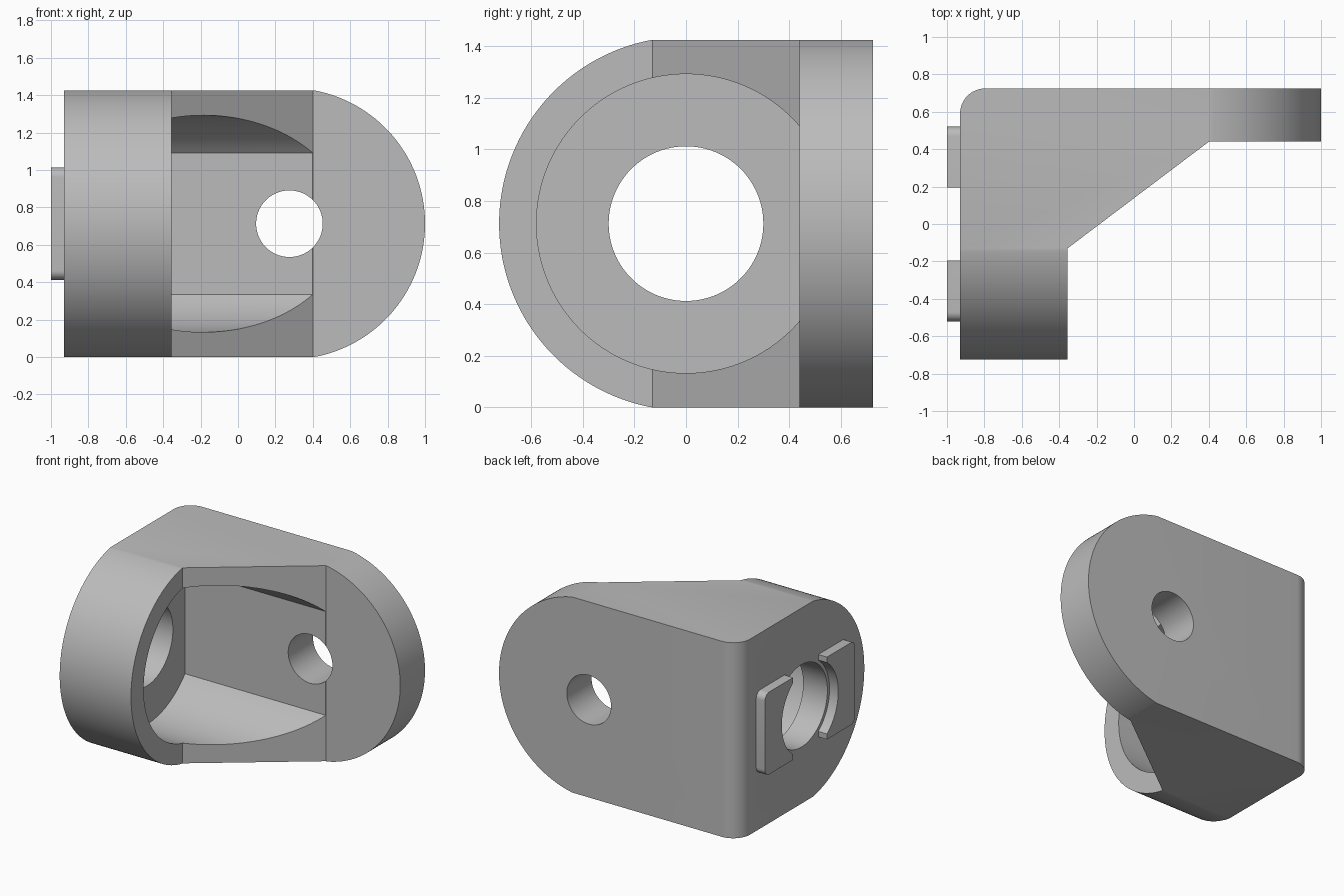
import bpy, bmesh
from math import sin, cos, radians

if "Cube" in bpy.data.objects:
    bpy.data.objects.remove(bpy.data.objects["Cube"])

MID = 0.7125      # height of both main axes
R = 0.725         # outer radius of the rounded ends

grey = bpy.data.materials.new("plain grey")
grey.use_nodes = True
grey.diffuse_color = (0.5, 0.5, 0.5, 1)
grey.node_tree.nodes["Principled BSDF"].inputs["Base Color"].default_value = (0.5, 0.5, 0.5, 1)


def arc(cu, cv, r, a0, a1, n):
    """Points on an arc, angles in degrees, both ends included."""
    angles = [radians(a0 + (a1 - a0) * i / n) for i in range(n + 1)]
    return [(cu + r * cos(a), cv + r * sin(a)) for a in angles]


def circle(cu, cv, r, n=96):
    return arc(cu, cv, r, 0, 360, n)[:-1]


def prism(name, outline, axis, lo, hi):
    """Extrude a 2D outline along the given axis."""
    place = {"x": lambda u, v, t: (t, u, v),
             "y": lambda u, v, t: (u, t, v),
             "z": lambda u, v, t: (u, v, t)}[axis]
    bm = bmesh.new()
    ends = [[bm.verts.new(place(u, v, t)) for u, v in outline] for t in (lo, hi)]
    bm.faces.new(ends[0])
    bm.faces.new(ends[1])
    n = len(outline)
    for i in range(n):
        j = (i + 1) % n
        bm.faces.new((ends[0][i], ends[0][j], ends[1][j], ends[1][i]))
    bmesh.ops.recalc_face_normals(bm, faces=bm.faces)
    mesh = bpy.data.meshes.new(name)
    bm.to_mesh(mesh)
    bm.free()
    mesh.materials.append(grey)
    obj = bpy.data.objects.new(name, mesh)
    bpy.context.collection.objects.link(obj)
    return obj


def activate(obj):
    bpy.ops.object.select_all(action="DESELECT")
    obj.select_set(True)
    bpy.context.view_layer.objects.active = obj


def carve(obj, cutter, operation="DIFFERENCE"):
    """Apply a boolean and discard the cutter."""
    cutter.hide_render = True
    activate(obj)
    mod = obj.modifiers.new("carve", "BOOLEAN")
    mod.operation = operation
    mod.solver = "EXACT"
    mod.object = cutter
    bpy.ops.object.modifier_apply(modifier=mod.name)
    bpy.data.objects.remove(cutter)


def finish(obj):
    activate(obj)
    bpy.ops.object.shade_smooth_by_angle(angle=radians(30))


# Bracket body: plan outline with sloping web and rounded back corner
plan = [(-0.355, -0.8), (-0.355, -0.13), (0.4, 0.44), (1.1, 0.44), (1.1, 0.725)]
plan += arc(-0.795, 0.59, 0.135, 90, 180, 12) + [(-0.93, -0.8)]
body = prism("bracket_body", plan, "z", 0, 2 * MID)

# Round the front of the housing and the free end of the mounting plate
housing = arc(0, MID, R, 265, 95, 96)
housing += [(2, housing[-1][1]), (2, housing[0][1])]
carve(body, prism("housing_clip", housing, "x", -2, 2), "INTERSECT")

plate = arc(0.275, MID, R, -85, 85, 96)
plate += [(-2, plate[-1][1]), (-2, plate[0][1])]
carve(body, prism("plate_clip", plate, "y", -2, 2), "INTERSECT")

# Round cavity, flattened against the mounting plate
cavity = [(min(u, 0.4395), v) for u, v in arc(0, MID, 0.58, 40.73, 319.27, 96)]
carve(body, prism("cavity_cutter", cavity, "x", -0.735, 2))

# Through holes in the end wall and the plate
carve(body, prism("wall_hole_cutter", circle(0, MID, 0.3), "x", -2, -0.5))
carve(body, prism("plate_hole_cutter", circle(0.275, MID, 0.178), "y", 0.2, 2))
finish(body)

# Two locating tabs, with rounded outer corners, cut back around the wall hole
for side, name in ((1, "rear_locating_tab"), (-1, "front_locating_tab")):
    r = 0.05
    tab = [(0.195, MID - 0.3)]
    tab += arc(0.52 - r, MID - 0.3 + r, r, -90, 0, 8)
    tab += arc(0.52 - r, MID + 0.3 - r, r, 0, 90, 8)
    tab += [(0.195, MID + 0.3)]
    obj = prism(name, [(side * u, v) for u, v in tab], "x", -1, -0.925)
    carve(obj, prism("tab_cutter", circle(0, MID, 0.325), "x", -2, -0.5))
    finish(obj)
